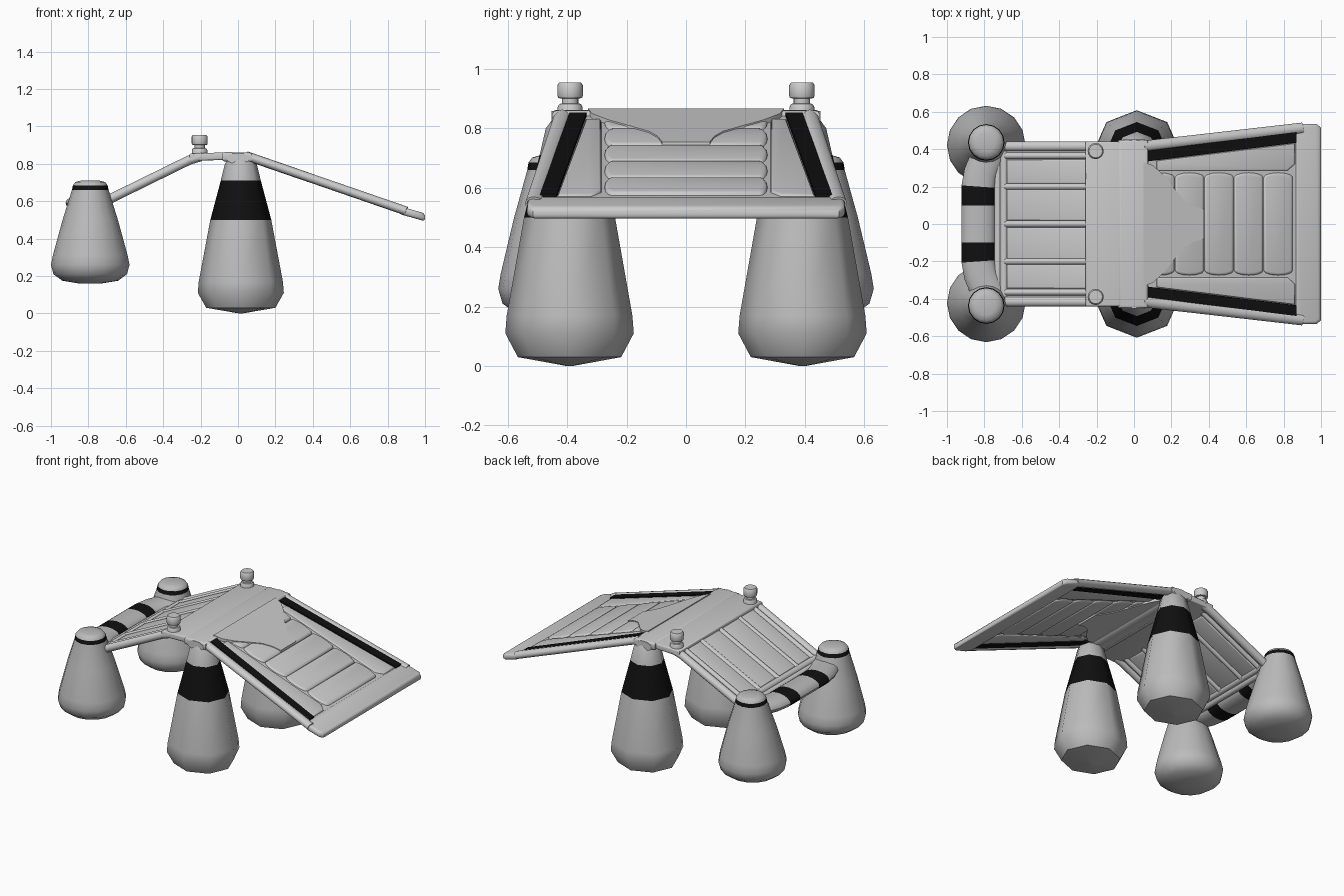
import bpy, bmesh, math
from mathutils import Vector

if "Cube" in bpy.data.objects:
    bpy.data.objects.remove(bpy.data.objects["Cube"])

BLACK = bpy.data.materials.new("black")
BLACK.diffuse_color = (0.005, 0.005, 0.005, 1)
BLACK.use_nodes = True
BLACK.node_tree.nodes["Principled BSDF"].inputs["Base Color"].default_value = BLACK.diffuse_color
GREY = bpy.data.materials.new("grey")
GREY.diffuse_color = (0.5, 0.5, 0.5, 1)
GREY.use_nodes = True
GREY.node_tree.nodes["Principled BSDF"].inputs["Base Color"].default_value = GREY.diffuse_color


def finish(name, bm, mats=(), angle=40):
    bmesh.ops.recalc_face_normals(bm, faces=bm.faces[:])
    me = bpy.data.meshes.new(name)
    bm.to_mesh(me)
    bm.free()
    for m in mats:
        me.materials.append(m)
    ob = bpy.data.objects.new(name, me)
    bpy.context.collection.objects.link(ob)
    bpy.ops.object.select_all(action='DESELECT')
    ob.select_set(True)
    bpy.context.view_layer.objects.active = ob
    bpy.ops.object.shade_smooth_by_angle(angle=math.radians(angle))
    return ob


def skin(name, rings, black=(), angle=40):
    """Join rings of points into a closed skin; listed segments are black."""
    bm = bmesh.new()
    vs = [[bm.verts.new(p) for p in r] for r in rings]
    n = len(vs[0])
    for k in range(len(vs) - 1):
        for i in range(n):
            j = (i + 1) % n
            f = bm.faces.new((vs[k][i], vs[k][j], vs[k + 1][j], vs[k + 1][i]))
            f.material_index = 1 if k in black else 0
    bm.faces.new(vs[0][::-1])
    bm.faces.new(vs[-1])
    return finish(name, bm, (GREY, BLACK) if black else (), angle)


def lathe(name, profile, cx, cy, sides, black=(), sy=1.0, lean=0.0, angle=50):
    rings = []
    for r, z in profile:
        rings.append([(cx + r * math.cos(2 * math.pi * i / sides),
                       cy + lean * z + sy * r * math.sin(2 * math.pi * i / sides), z)
                      for i in range(sides)])
    return skin(name, rings, black, angle)


def tube(name, path, wide, high, black=(), sides=12):
    pts = [Vector(p) for p in path]
    rings = []
    for k, p in enumerate(pts):
        d = (pts[min(k + 1, len(pts) - 1)] - pts[max(k - 1, 0)]).normalized()
        side = d.cross(Vector((0, 0, 1))).normalized()
        up = side.cross(d)
        rings.append([p + side * wide * math.cos(2 * math.pi * i / sides)
                      + up * high * math.sin(2 * math.pi * i / sides) for i in range(sides)])
    return skin(name, rings, black)


def slab(name, outline, zf, t, bevel=0.0, mat=None):
    """Plate with an xy outline that follows the height line zf(x)."""
    bm = bmesh.new()
    f = bm.faces.new([bm.verts.new((x, y, zf(x) - t / 2)) for x, y in outline])
    g = bmesh.ops.extrude_face_region(bm, geom=[f])
    for v in g["geom"]:
        if isinstance(v, bmesh.types.BMVert):
            v.co.z += t
    if bevel:
        flat = [e for e in bm.edges if abs(e.verts[0].co.z - e.verts[1].co.z) < t * 0.99
                or (e.verts[0].co.xy - e.verts[1].co.xy).length > 1e-4]
        bmesh.ops.bevel(bm, geom=flat, offset=bevel, segments=3, profile=0.5,
                        affect='EDGES', clamp_overlap=True)
    return finish(name, bm, (mat,) if mat else ())


def rect(x0, x1, y0, y1):
    return [(x0, y0), (x1, y0), (x1, y1), (x0, y1)]


def zfront(x):
    return 0.83 - 0.345 * (x - 0.08)


def zback(x):
    return 0.825 + 0.49 * (x + 0.25)


# Paired parts
for s, tag in ((1, "left"), (-1, "right")):
    lathe("large_leg_" + tag,
          [(0.01, 0.0), (0.185, 0.03), (0.23, 0.11), (0.225, 0.17), (0.163, 0.5),
           (0.107, 0.71), (0.085, 0.80), (0.05, 0.845)],
          0.015, s * 0.392, 8, black=(4,), sy=0.94)
    lathe("small_leg_" + tag,
          [(0.06, 0.16), (0.15, 0.175), (0.197, 0.21), (0.21, 0.26), (0.2, 0.31),
           (0.148, 0.5), (0.098, 0.66), (0.093, 0.685), (0.08, 0.702), (0.05, 0.71)],
          -0.79, s * 0.413, 16, black=(6,), lean=s * 0.035)
    lathe("knob_" + tag,
          [(0.042, 0.83), (0.042, 0.872), (0.036, 0.882), (0.028, 0.884), (0.028, 0.9),
           (0.04, 0.902), (0.043, 0.91), (0.043, 0.945), (0.036, 0.955)],
          -0.205, s * 0.39, 16, angle=35)
    # Back deck side rails
    tube("back_rail_" + tag, [(-0.2, s * 0.415, 0.838), (-0.26, s * 0.415, zback(-0.26)),
                              (-0.71, s * 0.415, zback(-0.71))], 0.027, 0.025)
    # Front deck rail, stripe and side pad
    tube("front_rail_" + tag, [(0.05, s * 0.415, zfront(0.05)),
                               (0.9, s * 0.512, zfront(0.9))], 0.03, 0.024)
    slab("front_stripe_" + tag, [(0.075, s * 0.335), (0.87, s * 0.435),
                                 (0.87, s * 0.492), (0.075, s * 0.392)], zfront, 0.042, 0, BLACK)
    slab("front_side_pad_" + tag, [(0.12, s * 0.285), (0.82, s * 0.285), (0.86, s * 0.32),
                                   (0.86, s * 0.432), (0.12, s * 0.338)], zfront, 0.034, 0.008)

# Front deck sheet, padded ribs and neck pad
slab("front_sheet", [(0.05, -0.42), (0.9, -0.5), (0.9, 0.5), (0.05, 0.42)], zfront, 0.018)
for k in range(5):
    x0 = 0.06 + 0.158 * k
    arc = [(x0 + 0.079 - 0.078 * math.cos(math.pi * i / 6),
            0.25 + 0.025 * math.sin(math.pi * i / 6)) for i in range(7)]
    slab("front_rib_%d" % k, [(x, -y) for x, y in arc] + arc[::-1], zfront, 0.042, 0.014)
half = [(0.05, 0.33), (0.1, 0.315), (0.16, 0.26), (0.22, 0.185), (0.27, 0.125),
        (0.32, 0.095), (0.375, 0.08)]
slab("neck_pad", half + [(x, -y) for x, y in half[::-1]], zfront, 0.052)
slab("front_bar", [(0.86, -0.5), (0.89, -0.535), (0.975, -0.535), (1.0, -0.515),
                   (1.0, 0.515), (0.975, 0.535), (0.89, 0.535), (0.86, 0.5)],
     lambda x: 0.553 - 0.28 * (x - 0.86), 0.042, 0.016)

# Central plates
slab("middle_plate", rect(-0.26, -0.07, -0.44, 0.44), lambda x: 0.838 + 0.03 * (x + 0.16), 0.04, 0.01)
tube("top_beam", [(0.0, -0.452, 0.828), (0.0, -0.44, 0.828), (0.0, 0.44, 0.828), (0.0, 0.452, 0.828)],
     0.06, 0.03)
slab("top_beam_cover", rect(-0.085, 0.075, -0.45, 0.45), lambda x: 0.836 - 0.02 * x, 0.05, 0.015)

# Back deck: sheet, planks, ribs, end bars
slab("back_sheet", rect(-0.71, -0.23, -0.41, 0.41), zback, 0.016)
for y0, y1 in ((0.215, 0.345), (0.018, 0.19), (-0.19, -0.018), (-0.345, -0.215)):
    slab("back_plank", rect(-0.68, -0.25, y0, y1), zback, 0.032, 0.008)
for y in (-0.365, -0.2, 0.0, 0.2, 0.365):
    tube("back_rib", [(-0.24, y, zback(-0.24)), (-0.69, y, zback(-0.69))], 0.019, 0.023)
for x, h in ((-0.695, 0.39), (-0.728, 0.36)):
    tube("back_crossbar", [(x, -h, zback(x)), (x, h, zback(x))], 0.022, 0.024)

# Bowed bar with black bands joining the small legs
bow = [(-0.765, 0.4), (-0.795, 0.33), (-0.82, 0.27), (-0.832, 0.2), (-0.832, 0.1)]
path = [(x, y, 0.59) for x, y in bow] + [(x, -y, 0.59) for x, y in bow[::-1]]
tube("bow_bar", path, 0.09, 0.045, black=(3, 5), sides=16)
